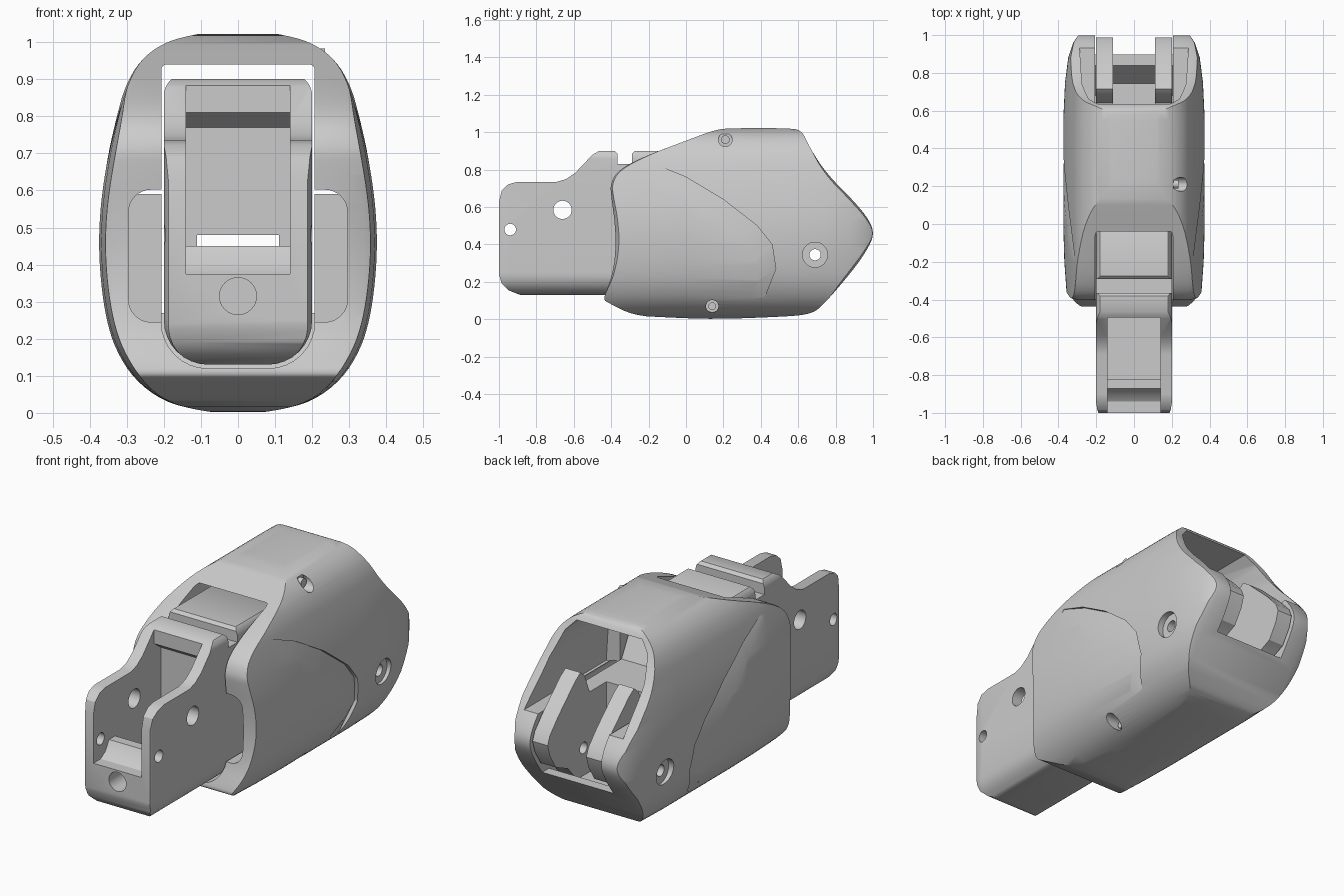
import bpy, bmesh
from math import sin, cos, pi

if "Cube" in bpy.data.objects:
    bpy.data.objects.remove(bpy.data.objects["Cube"])


def loft(name, rings):
    """Closed skin through matching rings of points."""
    bm = bmesh.new()
    vs = [[bm.verts.new(p) for p in r] for r in rings]
    n = len(rings[0])
    for a, b in zip(vs, vs[1:]):
        for i in range(n):
            j = (i + 1) % n
            bm.faces.new((a[i], a[j], b[j], b[i]))
    bm.faces.new(vs[0])
    bm.faces.new(vs[-1])
    bmesh.ops.recalc_face_normals(bm, faces=bm.faces)
    me = bpy.data.meshes.new(name)
    bm.to_mesh(me)
    bm.free()
    ob = bpy.data.objects.new(name, me)
    bpy.context.collection.objects.link(ob)
    return ob


def prism_x(name, pts, x0, x1):
    return loft(name, [[(x, y, z) for y, z in pts] for x in (x0, x1)])


def prism_y(name, pts, y0, y1):
    return loft(name, [[(x, y, z) for x, z in pts] for y in (y0, y1)])


def circle(u, v, r, n=32):
    return [(u + r * cos(2 * pi * i / n), v + r * sin(2 * pi * i / n)) for i in range(n)]


def round_rect(w, z0, z1, rb, rt, n=8):
    pts = []
    for cx, cz, r, start in ((w - rt, z1 - rt, rt, 0), (rt - w, z1 - rt, rt, 1),
                             (rb - w, z0 + rb, rb, 2), (w - rb, z0 + rb, rb, 3)):
        for i in range(n + 1):
            a = (start + i / n) * pi / 2
            pts.append((cx + r * cos(a), cz + r * sin(a)))
    return pts


def soften(pts, times=2):
    """Round a closed outline by cutting its corners."""
    for _ in range(times):
        out = []
        for (a, b), (c, d) in zip(pts, pts[1:] + pts[:1]):
            out += [(.75 * a + .25 * c, .75 * b + .25 * d), (.25 * a + .75 * c, .25 * b + .75 * d)]
        pts = out
    return pts


def boolean(ob, cutter, op='DIFFERENCE'):
    m = ob.modifiers.new('cut', 'BOOLEAN')
    m.operation, m.solver, m.object = op, 'EXACT', cutter
    bpy.context.view_layer.objects.active = ob
    bpy.ops.object.modifier_apply(modifier=m.name)
    bpy.data.objects.remove(cutter)


# Outer shell: side outline crossed with front outline
side = soften([(-.40, .66), (-.405, .72), (-.37, .79), (-.25, .86), (0, .955), (.16, 1.015),
               (.25, 1.022), (.55, 1.022), (.62, 1.01), (.66, .92), (.75, .78), (.9, .63),
               (.98, .53), (1.005, .46), (.98, .39), (.9, .27), (.72, .06), (.66, .028),
               (.55, .015), (.15, 0), (-.1, .01), (-.28, .02), (-.42, .09), (-.44, .105),
               (-.43, .14), (-.39, .25), (-.375, .4), (-.385, .55)])
half = [(.1, 1.025), (.2, 1.0), (.265, .95), (.305, .88), (.327, .8), (.35, .7), (.37, .57),
        (.376, .46), (.37, .35), (.355, .25), (.33, .17), (.28, .09), (.2, .03), (.1, .005)]
front = soften([(0, 1.035)] + half + [(0, -.005)] + [(-x, z) for x, z in reversed(half)])
taper = [(-.6, .9), (-.38, .95), (-.2, .985), (0, 1), (.55, 1), (.75, .975), (.88, .93),
         (.96, .86), (1.05, .7)]
rim = [(-.39, .94), (-.34, .98), (-.29, 1), (.29, 1), (.34, .98), (.39, .94)]
shell = loft('outer_shell', [[(x * s, y, z) for x, z in front] for y, s in taper])
boolean(shell, loft('side_form', [[(x, .2 + (y - .2) * s, .5 + (z - .5) * s) for y, z in side]
                                  for x, s in rim]), 'INTERSECT')


def half_width(z):
    for (xa, za), (xb, zb) in zip(half, half[1:]):
        if zb <= z <= za:
            return xa + (xb - xa) * (za - z) / (za - zb)
    return .1


# Swept groove on each cheek: outer edge deep, inner edge fading out
groove = [(-.17, .83, -.19, .80, .003), (0, .76, -.03, .68, .016), (.2, .64, .15, .53, .022),
          (.38, .5, .3, .4, .022), (.46, .4, .37, .3, .02), (.48, .27, .38, .2, .016),
          (.42, .12, .32, .1, .003)]
for s in (1, -1):
    rings = []
    for yo, zo, yi, zi, d in groove:
        k = .985 if yo < -.1 else 1
        rings.append([(s * (half_width(zo) * k - d), yo, zo), (s * (half_width(zi) * k + .003), yi, zi),
                      (s * .5, yi, zi), (s * .5, yo, zo)])
    boolean(shell, loft('groove_cut', rings))

# Hollow inside: tunnel, open rear, upper chamber, side pockets
boolean(shell, prism_y('tunnel_cut', round_rect(.207, .12, .94, .125, .015), -.6, .5))
boolean(shell, prism_x('rear_cut', [(.3, .13), (.6, .06), (.68, .08), (.84, .27), (1.1, .27),
                                    (1.1, .935), (.3, .93)], -.207, .207))
upper = [(.288, .59), (.275, .8), (.24, .92), (.19, .975)]
boolean(shell, prism_y('chamber_cut', upper + [(-x, z) for x, z in reversed(upper)], .25, 1.1))
boolean(shell, prism_y('pocket_cut', round_rect(.295, .245, .602, .06, .06), -.6, .5))

# Pivot hole with counterbores, and screw holes on the right
boolean(shell, prism_x('pivot_cut', circle(.69, .345, .03), -.5, .5))
for a, b in ((.335, .5), (-.5, -.335)):
    boolean(shell, prism_x('bore_cut', circle(.69, .345, .067), a, b))
screws = []
for y, z, r, x in ((.21, .96, .037, .21), (.14, .07, .033, .18)):
    boolean(shell, prism_x('screw_cut', circle(y, z, r), x, .5))
    screws.append(prism_x('screw_head', circle(y, z, r * .62), x - .01, x + .025))

# Inner bar: side profile rounded by a soft rectangular section
bar = prism_x('inner_bar', [
    (-1, .24), (-1, .63), (-.985, .69), (-.95, .722), (-.9, .735), (-.69, .735), (-.64, .75),
    (-.59, .785), (-.5, .88), (-.465, .9), (-.38, .9), (-.365, .885), (-.365, .83), (-.29, .83),
    (-.29, .885), (-.275, .9), (.05, .9), (.12, .86), (.25, .62), (.64, .62), (.68, .72),
    (.715, .75), (.76, .72), (.9, .59), (.97, .515), (.988, .47), (.97, .41), (.92, .33),
    (.82, .285), (.7, .15), (.62, .128), (-.88, .128), (-.95, .155), (-.985, .19)], -.25, .25)
section = round_rect(.2, .13, .915, .12, .06)
boolean(bar, loft('section_form', [[(x * s, y, z) for x, z in section]
                                   for y, s in ((-1.02, .9), (-.985, .97), (-.95, 1), (1.1, 1))]), 'INTERSECT')

# Open channel at the front, slit, and slot between the rear arms
boolean(bar, prism_x('channel_cut', [
    (-1.1, .375), (-.94, .375), (-.9, .4), (-.87, .45), (-.82, .45), (-.82, .25), (-.44, .25),
    (-.44, .77), (-.495, .81), (-.495, 1.1), (-1.1, 1.1)], -.14, .14))
boolean(bar, prism_y('slit_cut', [(-.11, .45), (.11, .45), (.11, .48), (-.11, .48)], -.5, .6))
boolean(bar, prism_x('slot_cut', [(.5, .3), (.58, .2), (1.1, .2), (1.1, 1.1), (.5, 1.1)], -.112, .112))

# Cross holes and the front hole
for y, z, r in ((-.94, .48, .031), (-.66, .585, .049), (.69, .345, .03)):
    boolean(bar, prism_x('hole_cut', circle(y, z, r), -.4, .4))
boolean(bar, prism_y('front_hole_cut', circle(0, .315, .05), -1.1, -.86))

# Smooth the curved skin, keep the edges crisp
for ob in [shell, bar] + screws:
    bpy.ops.object.select_all(action='DESELECT')
    ob.select_set(True)
    bpy.context.view_layer.objects.active = ob
    bpy.ops.object.shade_smooth_by_angle(angle=pi / 6)
